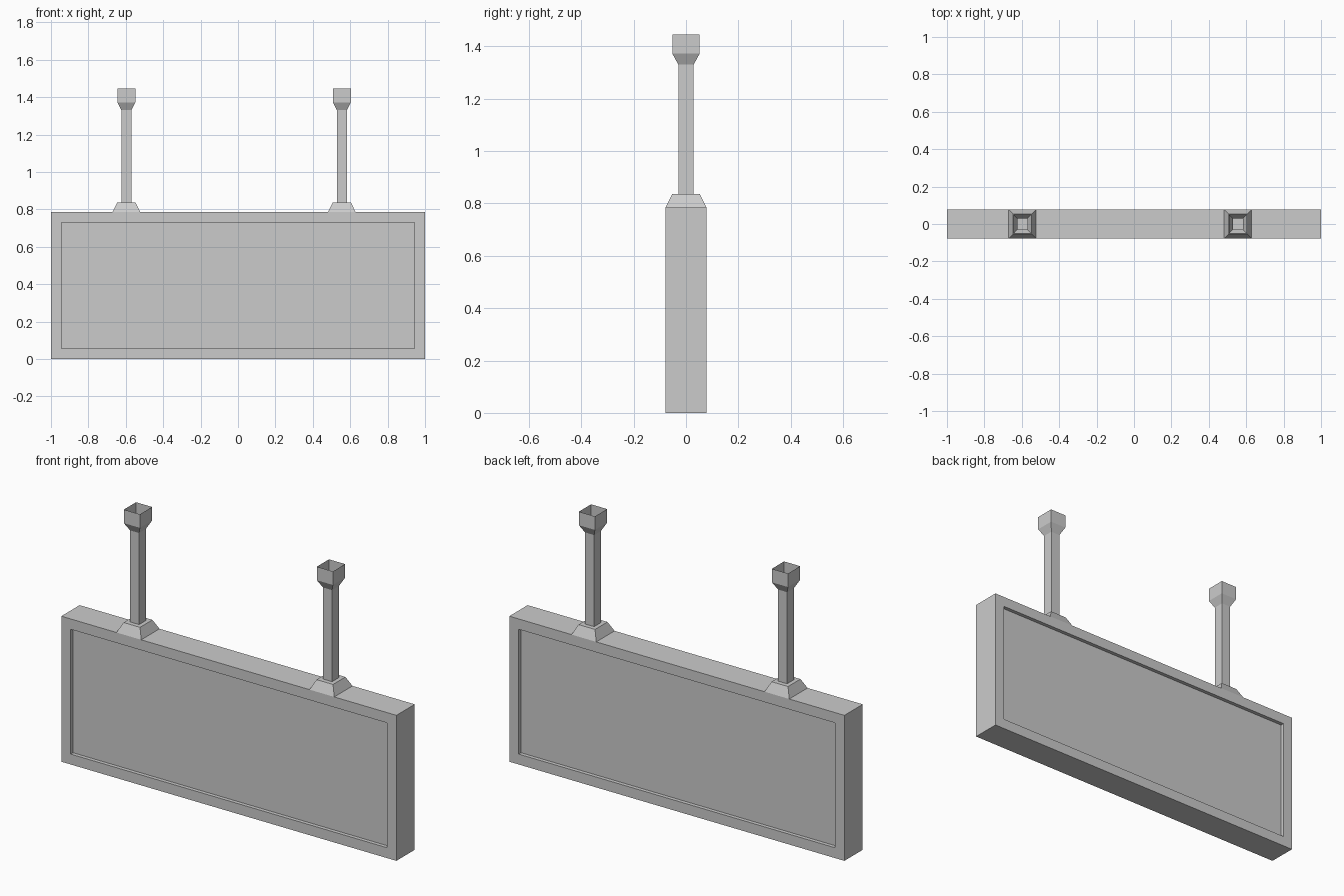
import bpy, bmesh

cube = bpy.data.objects.get("Cube")
if cube:
    bpy.data.objects.remove(cube, do_unlink=True)

GREY = (0.6, 0.6, 0.6, 1.0)
mat = bpy.data.materials.new("light grey")
mat.use_nodes = True
mat.diffuse_color = GREY
mat.node_tree.nodes["Principled BSDF"].inputs["Base Color"].default_value = GREY


def finish(name, bm, location=(0, 0, 0)):
    mesh = bpy.data.meshes.new(name)
    bm.to_mesh(mesh)
    bm.free()
    mesh.materials.append(mat)
    obj = bpy.data.objects.new(name, mesh)
    obj.location = location
    bpy.context.collection.objects.link(obj)
    return obj


def loft(name, location, rings, cap_top):
    """Skin a stack of rectangles given as (half x, half y, z)."""
    bm = bmesh.new()
    loops = [[bm.verts.new((sx * hx, sy * hy, z))
              for sx, sy in ((-1, -1), (1, -1), (1, 1), (-1, 1))]
             for hx, hy, z in rings]
    for low, high in zip(loops, loops[1:]):
        for i in range(4):
            j = (i + 1) % 4
            bm.faces.new((low[i], low[j], high[j], high[i]))
    if cap_top:
        bm.faces.new(loops[-1])
    return finish(name, bm, location)


# Sign box with a recessed panel on the front and on the back
WIDTH, DEPTH, HEIGHT = 2.0, 0.156, 0.785
bm = bmesh.new()
bmesh.ops.create_cube(bm, size=1)
bmesh.ops.scale(bm, vec=(WIDTH, DEPTH, HEIGHT), verts=bm.verts)
bmesh.ops.translate(bm, vec=(0, 0, HEIGHT / 2), verts=bm.verts)
bm.normal_update()
for face in [f for f in bm.faces if abs(f.normal.y) > 0.9]:
    inward = -face.normal.copy()
    bmesh.ops.inset_region(bm, faces=[face], thickness=0.079)
    # A zero-width second inset gives the panel its own rim to sink from
    bmesh.ops.inset_region(bm, faces=[face], thickness=0)
    bmesh.ops.translate(bm, vec=inward * 0.02, verts=face.verts)
finish("sign_box", bm)

# Two hanger posts, each with a tapered foot and an open flared socket
for side, x in (("right", -0.597), ("left", 0.555)):
    loft(side + "_foot", (x, 0, 0),
         [(0.074, 0.078, HEIGHT), (0.049, 0.053, 0.836)], True)
    loft(side + "_post", (x, 0, 0),
         [(0.027, 0.029, 0.836), (0.027, 0.029, 1.33),
          (0.048, 0.052, 1.372), (0.048, 0.052, 1.445)], False)
